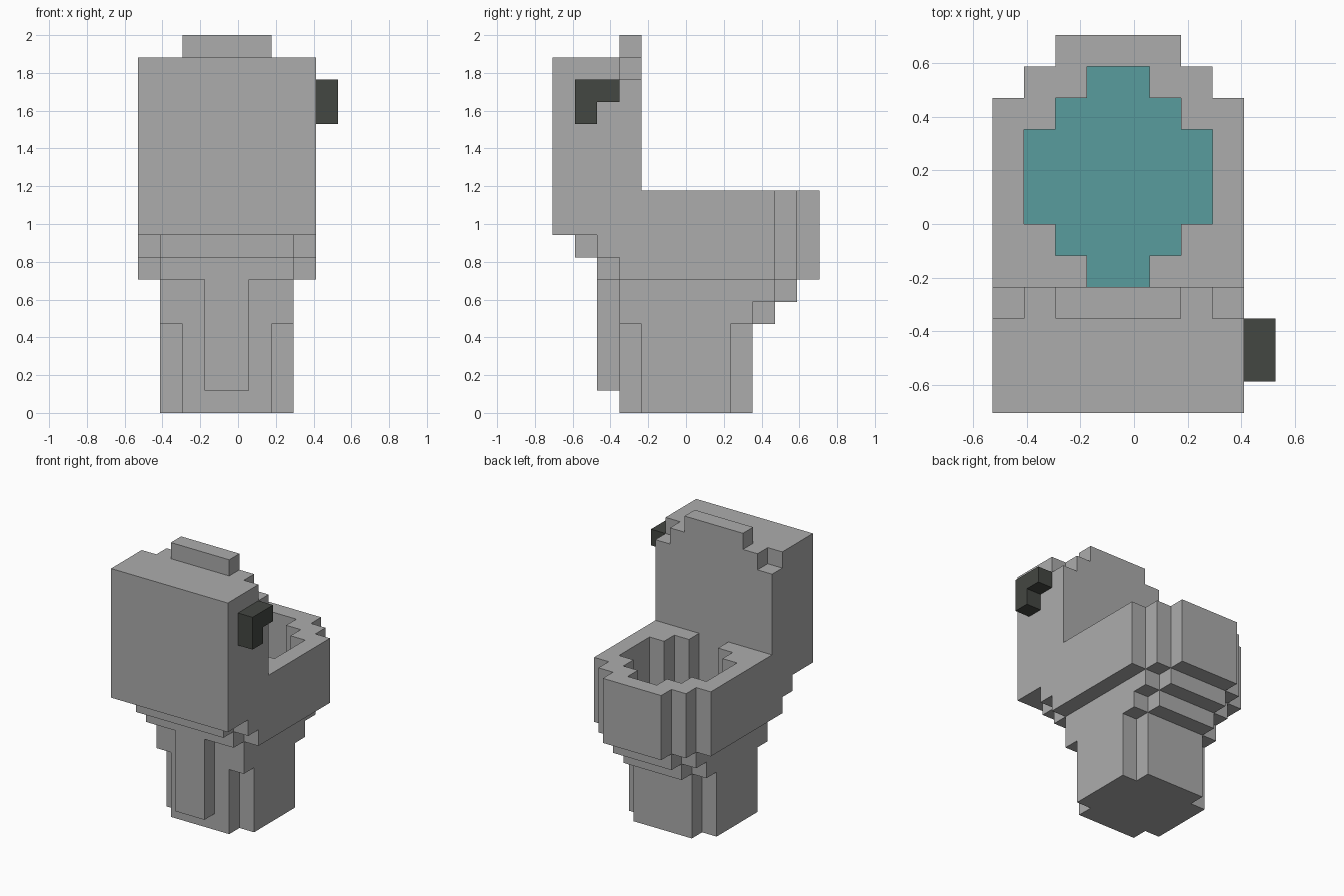
import bpy
import bmesh
from mathutils import Vector

if "Cube" in bpy.data.objects:
    bpy.data.objects.remove(bpy.data.objects["Cube"], do_unlink=True)

U = 2 / 17                      # size of one block
ORIGIN = Vector((4.5, 6, 0))    # centre of the block grid


def material(name, srgb):
    rgb = [((c / 255 + 0.055) / 1.055) ** 2.4 for c in srgb]
    mat = bpy.data.materials.new(name)
    mat.use_nodes = True
    mat.diffuse_color = (*rgb, 1)
    bsdf = mat.node_tree.nodes["Principled BSDF"]
    bsdf.inputs["Base Color"].default_value = (*rgb, 1)
    bsdf.inputs["Roughness"].default_value = 0.8
    return mat


def blocks(z0, z1, *rects):
    """Cells of a layer from z0 to z1; each rect is (x0, x1, y0, y1)."""
    return {(x, y, z) for x0, x1, y0, y1 in rects
            for x in range(x0, x1) for y in range(y0, y1) for z in range(z0, z1)}


ceramic = material("ceramic_grey", (172, 172, 172))
water_teal = material("water_teal", (88, 156, 158))
handle_dark = material("handle_dark_grey", (68, 71, 66))

# Water and the matching hollow in the bowl
hollow = [(3, 5, 4, 11), (2, 6, 5, 10), (1, 7, 6, 9)]
water = blocks(6, 7, *hollow)

# Bowl, with a rim stepped at the corners
bowl = blocks(8, 10, (0, 8, 4, 10), (1, 7, 4, 11), (2, 6, 4, 12))
bowl |= blocks(7, 8, (0, 8, 2, 10), (1, 7, 1, 11), (2, 6, 1, 12))
bowl |= blocks(6, 7, (0, 8, 3, 10), (1, 7, 2, 11), (2, 6, 2, 12))
bowl -= blocks(6, 10, *hollow)

# Pedestal, narrowing downwards
pedestal = blocks(5, 6, (1, 7, 3, 10), (2, 6, 3, 11))
pedestal |= blocks(4, 5, (1, 7, 3, 9), (2, 6, 3, 10))
pedestal |= blocks(0, 4, (1, 7, 4, 8), (2, 6, 3, 9))

# Drain pipe, tank, raised lid and flush handle
pipe = blocks(1, 6, (3, 5, 2, 3))
tank = blocks(8, 16, (0, 8, 0, 3)) | blocks(8, 15, (0, 8, 3, 4))
lid = blocks(15, 16, (1, 7, 3, 4)) | blocks(16, 17, (2, 6, 3, 4))
handle = blocks(14, 15, (8, 9, 1, 3)) | blocks(13, 14, (8, 9, 1, 2))

parts = [("bowl", bowl, ceramic), ("water", water, water_teal),
         ("pedestal", pedestal, ceramic), ("drain_pipe", pipe, ceramic),
         ("tank", tank, ceramic), ("raised_lid", lid, ceramic),
         ("flush_handle", handle, handle_dark)]
solid = set().union(*(cells for _, cells, _ in parts))


def build(name, cells, mat):
    """Make the outside faces of a part and merge the flat areas."""
    bm = bmesh.new()
    for cell in sorted(cells):
        for axis in range(3):
            for side in (0, 1):
                near = list(cell)
                near[axis] += 2 * side - 1
                if tuple(near) in solid:
                    continue
                a, b = (axis + 1) % 3, (axis + 2) % 3
                loop = [(0, 0), (1, 0), (1, 1), (0, 1)]
                verts = []
                for da, db in (loop if side else loop[::-1]):
                    p = Vector(cell)
                    p[axis] += side
                    p[a] += da
                    p[b] += db
                    verts.append(bm.verts.new((p - ORIGIN) * U))
                bm.faces.new(verts)
    bmesh.ops.remove_doubles(bm, verts=bm.verts[:], dist=0.001)
    bmesh.ops.dissolve_limit(bm, angle_limit=0.01, verts=bm.verts[:],
                             edges=bm.edges[:], delimit={'NORMAL'})
    mesh = bpy.data.meshes.new(name)
    bm.to_mesh(mesh)
    bm.free()
    mesh.materials.append(mat)
    obj = bpy.data.objects.new(name, mesh)
    bpy.context.collection.objects.link(obj)


for part in parts:
    build(*part)
